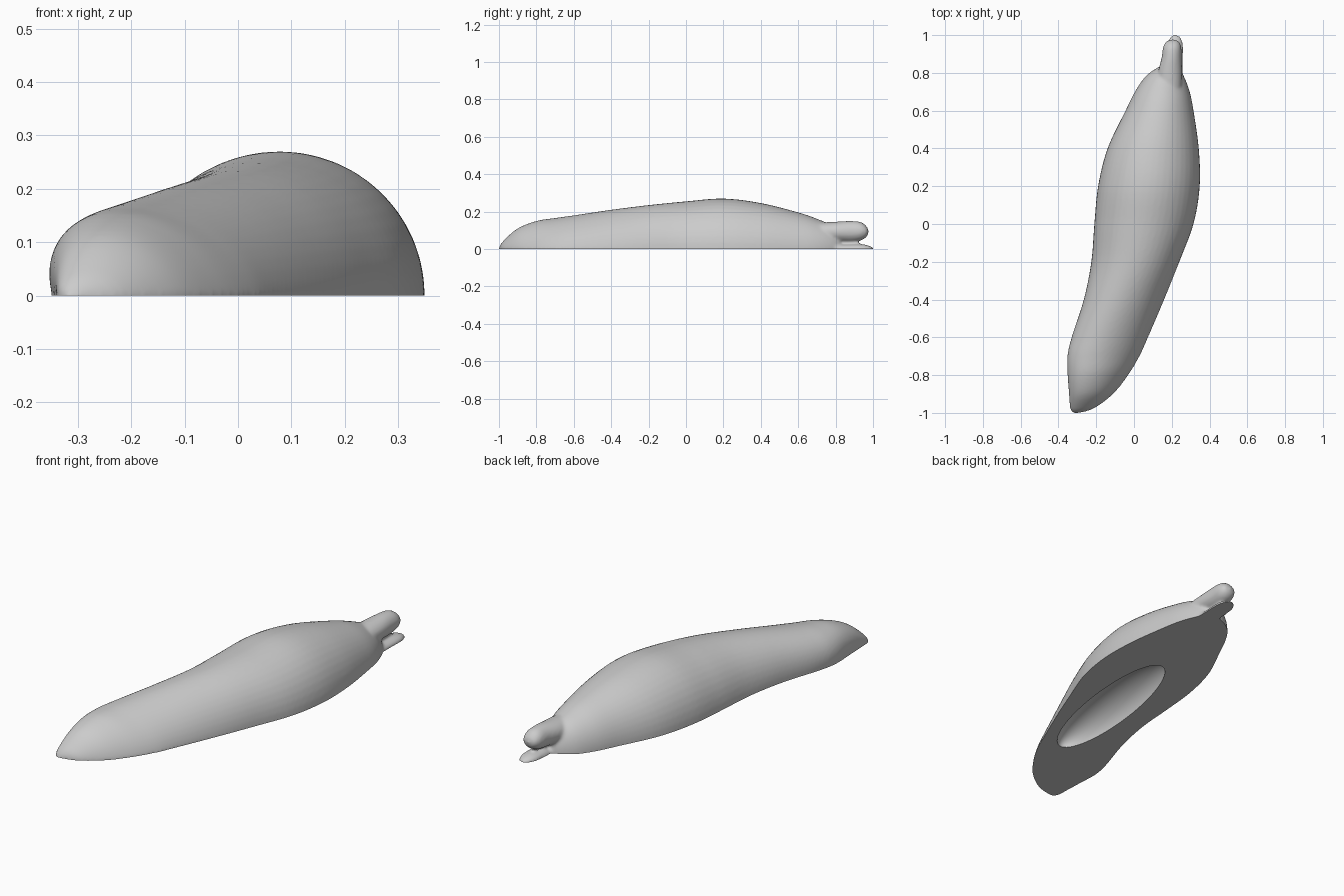
import bpy, bmesh, math
from mathutils import Vector

if "Cube" in bpy.data.objects:
    bpy.data.objects.remove(bpy.data.objects["Cube"], do_unlink=True)

SIDES, STEPS = 48, 6

grey = bpy.data.materials.new("plain_grey")
grey.use_nodes = True
grey.diffuse_color = (0.6, 0.6, 0.6, 1)
grey.node_tree.nodes["Principled BSDF"].inputs["Base Color"].default_value = (0.6, 0.6, 0.6, 1)


def spline(rows):
    """Smoothly subdivide rows of station values."""
    out = []
    for i in range(len(rows) - 1):
        a, b = rows[max(i - 1, 0)], rows[i]
        c, d = rows[i + 1], rows[min(i + 2, len(rows) - 1)]
        for k in range(STEPS):
            t = k / STEPS
            out.append([q + t / 2 * (r - p + t * (2 * p - 5 * q + 4 * r - s
                        + t * (3 * (q - r) + s - p))) for p, q, r, s in zip(a, b, c, d)])
    return out + [list(rows[-1])]


def loft(bm, rows):
    """Skin elliptical rings: y, left x, right x, low z, high z, lean."""
    rings = []
    for y, x0, x1, z0, z1, lean in spline(rows):
        ring = []
        for k in range(SIDES):
            a = math.tau * k / SIDES
            x = (x0 + x1) / 2 + (x1 - x0) / 2 * math.cos(a) + lean * abs(math.sin(a))
            z = (z0 + z1) / 2 + (z1 - z0) / 2 * math.sin(a)
            ring.append(bm.verts.new((x, y, z)))
        rings.append(ring)
    for r, s in zip(rings, rings[1:]):
        for k in range(SIDES):
            j = (k + 1) % SIDES
            bm.faces.new((r[k], r[j], s[j], s[k]))
    bm.faces.new(rings[0][::-1])
    bm.faces.new(rings[-1])


# Body stations: y, left x, right x, height, lean
body = [
    (-1.0, -.322, -.29, .008, 0),
    (-.975, -.337, -.21, .045, -.01),
    (-.9, -.34, -.11, .11, -.03),
    (-.8, -.345, -.03, .15, -.045),
    (-.7, -.347, .03, .166, -.045),
    (-.6, -.327, .075, .18, -.035),
    (-.4, -.265, .16, .21, -.02),
    (-.2, -.226, .24, .235, 0),
    (0, -.21, .315, .255, 0),
    (.2, -.19, .348, .27, 0),
    (.4, -.14, .343, .246, 0),
    (.6, -.045, .315, .196, 0),
    (.7, .005, .295, .162, 0),
    (.78, .06, .265, .125, 0),
    (.825, .12, .235, .07, 0),
    (.84, .16, .2, .02, 0),
]
# Upper stalk and the low lobe beneath it: y, left x, right x, low z, high z
stalk = [
    (.68, .12, .25, .04, .14),
    (.8, .128, .254, .037, .146),
    (.88, .146, .252, .037, .15),
    (.935, .154, .25, .046, .144),
    (.965, .17, .238, .065, .122),
    (.976, .195, .215, .088, .098),
]
lobe = [
    (.7, .16, .26, .026),
    (.84, .165, .258, .026),
    (.94, .172, .26, .026),
    (.985, .19, .248, .015),
    (1.003, .21, .226, .005),
]

bm = bmesh.new()
loft(bm, [(y, a, b, -h, h, s) for y, a, b, h, s in body])
loft(bm, [(*r, 0) for r in stalk])
loft(bm, [(y, a, b, -h, h, 0) for y, a, b, h in lobe])
bmesh.ops.recalc_face_normals(bm, faces=bm.faces)
mesh = bpy.data.meshes.new("body")
bm.to_mesh(mesh)
bm.free()
obj = bpy.data.objects.new("body", mesh)
bpy.context.collection.objects.link(obj)
mesh.materials.append(grey)
bpy.ops.object.select_all(action="DESELECT")
obj.select_set(True)
bpy.context.view_layer.objects.active = obj

# Merge the parts into one soft skin
remesh = obj.modifiers.new("merge", "REMESH")
remesh.mode = "VOXEL"
remesh.voxel_size = 0.008
soft = obj.modifiers.new("soften", "SMOOTH")
soft.factor, soft.iterations = 0.5, 6
for name in ("merge", "soften"):
    bpy.ops.object.modifier_apply(modifier=name)

# Slice flat at the ground and close the base
bm = bmesh.new()
bm.from_mesh(obj.data)
cut = bmesh.ops.bisect_plane(bm, geom=bm.verts[:] + bm.edges[:] + bm.faces[:], dist=1e-5,
                             plane_co=(0, 0, 0), plane_no=(0, 0, 1), clear_inner=True)
rim = [e for e in bm.edges if e.is_boundary]
bmesh.ops.edgeloop_fill(bm, edges=rim)
bmesh.ops.recalc_face_normals(bm, faces=bm.faces)
bm.to_mesh(obj.data)
bm.free()

# Long oval hollow in the underside
bpy.ops.mesh.primitive_uv_sphere_add(segments=64, ring_count=32, radius=1,
                                     location=(.02, -.15, 0), rotation=(0, 0, -.15))
cutter = bpy.context.object
cutter.name = "hollow_cutter"
cutter.scale = (.123, .462, .12)
cutter.data.materials.append(grey)
bpy.context.view_layer.update()
hollow = obj.modifiers.new("hollow", "BOOLEAN")
hollow.operation, hollow.solver, hollow.object = "DIFFERENCE", "EXACT", cutter
bpy.ops.object.select_all(action="DESELECT")
obj.select_set(True)
bpy.context.view_layer.objects.active = obj
bpy.ops.object.modifier_apply(modifier="hollow")
bpy.data.objects.remove(cutter, do_unlink=True)

bpy.ops.object.shade_smooth_by_angle(angle=math.radians(40))
